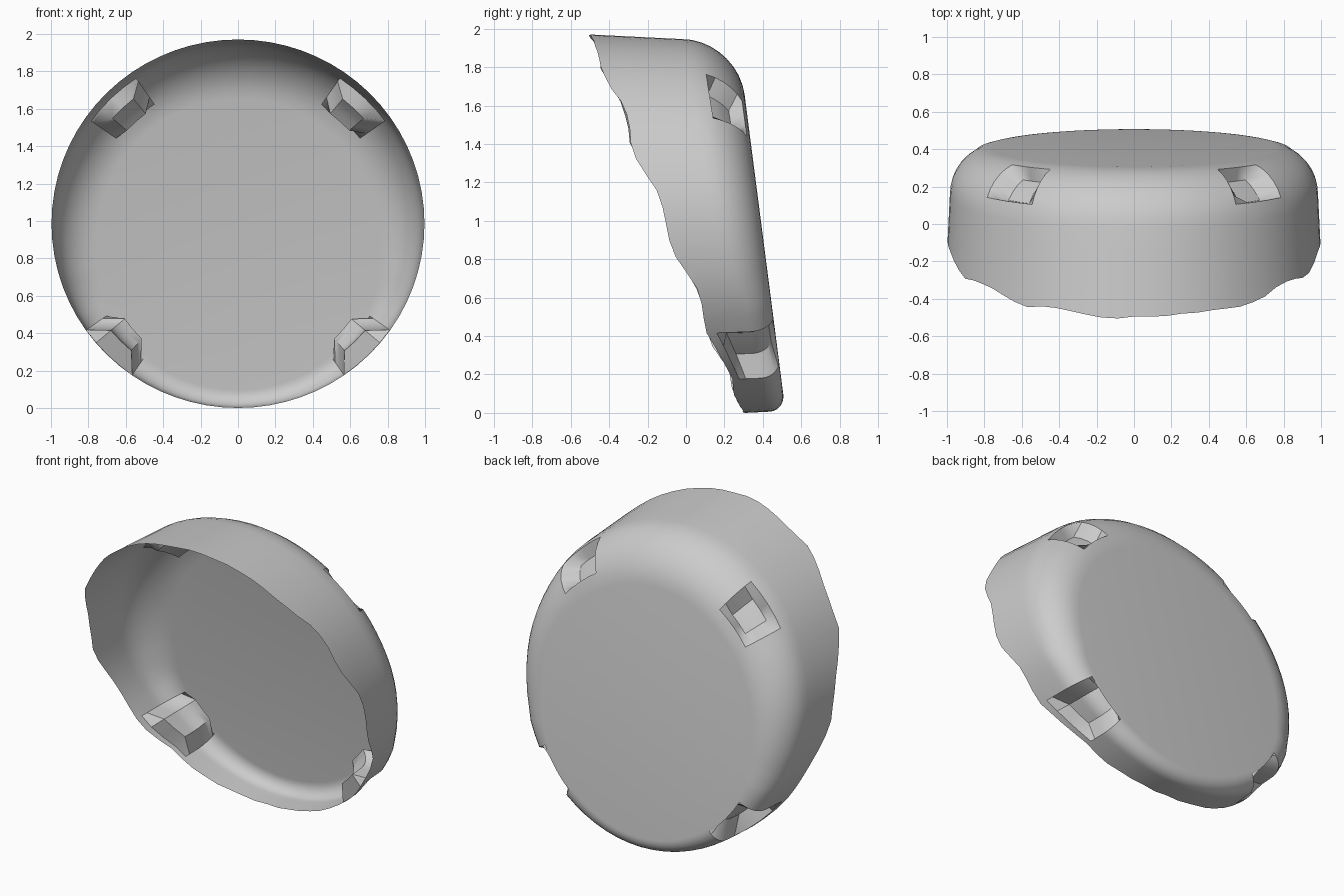
import bpy, bmesh, random
from math import sin, cos, pi, radians
from mathutils import Vector

cube = bpy.data.objects.get("Cube")
if cube:
    bpy.data.objects.remove(cube)
random.seed(4)

SEGMENTS, WALL_STEPS, FILLET_STEPS = 72, 4, 9
CENTRE_Z = 0.985


def back_y(z):
    """Tilted flat floor at the back."""
    return 0.31 + (1.62 - z) * 0.129


def rim_y(z):
    """Slanted open edge at the front."""
    return 0.3 - 0.406 * z


def in_pocket(angle, centre, half_width):
    return abs((angle - centre + pi) % (2 * pi) - pi) < half_width


def profile(i):
    """Points from the rim, along the wall and round the fillet to the floor."""
    a = 2 * pi * i / SEGMENTS
    d = Vector((cos(a), 0, sin(a)))
    fillet = 0.23 + 0.09 * sin(a) - 0.03 * sin(a) ** 2
    if sin(a) < -0.4:
        fillet -= 0.02
    ripple = 0.022 * sin(i * pi / 3) * cos(a) + random.uniform(-0.008, 0.008)
    top = rim_y(CENTRE_Z + 0.985 * sin(a)) + ripple
    rim_r = 0.985 + 0.012 * cos(a) ** 2
    end = back_y(CENTRE_Z + rim_r * sin(a)) - fillet
    wall_r = rim_r - 0.05 * max(end - top, 0)
    pts = []
    for k in range(WALL_STEPS):
        t = k / WALL_STEPS
        pts.append(d * (rim_r + (wall_r - rim_r) * t) + Vector((0, top + (end - top) * t, 0)))
    for k in range(FILLET_STEPS + 1):
        t = k / FILLET_STEPS * pi / 2
        r = wall_r - fillet * (1 - cos(t))
        floor = back_y(CENTRE_Z + r * sin(a))
        pts.append(d * r + Vector((0, floor - fillet * (1 - sin(t)), 0)))
    # Small upper pockets in the fillet, deeper lower pockets across the wall
    for side in (45, 135):
        if in_pocket(a, radians(side), radians(6)):
            for k in range(WALL_STEPS + 3, WALL_STEPS + 7):
                pts[k] -= d * 0.06 + Vector((0, 0.05, 0))
    for side in (-45, -135):
        if in_pocket(a, radians(side), radians(6)):
            for k in range(2, WALL_STEPS + FILLET_STEPS - 1):
                pts[k] -= d * 0.1 + Vector((0, 0.03, 0))
    return [p + Vector((0, 0, CENTRE_Z)) for p in pts]


# Bowl shell: rings of faces closed by the flat floor
bm = bmesh.new()
columns = [[bm.verts.new(p) for p in profile(i)] for i in range(SEGMENTS)]
for i, col in enumerate(columns):
    nxt = columns[(i + 1) % SEGMENTS]
    for k in range(len(col) - 1):
        bm.faces.new((col[k], nxt[k], nxt[k + 1], col[k + 1]))
bm.faces.new([col[-1] for col in columns])
bmesh.ops.recalc_face_normals(bm, faces=bm.faces)
floor_face = max(bm.faces, key=lambda f: len(f.verts))
if floor_face.normal.y < 0:
    bmesh.ops.reverse_faces(bm, faces=bm.faces)
mesh = bpy.data.meshes.new("bowl_shell")
bm.to_mesh(mesh)
bm.free()

shell = bpy.data.objects.new("bowl_shell", mesh)
bpy.context.collection.objects.link(shell)

# Plain grey finish
grey = bpy.data.materials.new("plain_grey")
grey.use_nodes = True
colour = (0.6, 0.6, 0.6, 1)
grey.diffuse_color = colour
grey.node_tree.nodes["Principled BSDF"].inputs["Base Color"].default_value = colour
mesh.materials.append(grey)

bpy.context.view_layer.objects.active = shell
shell.select_set(True)
bpy.ops.object.shade_smooth_by_angle(angle=radians(35))
